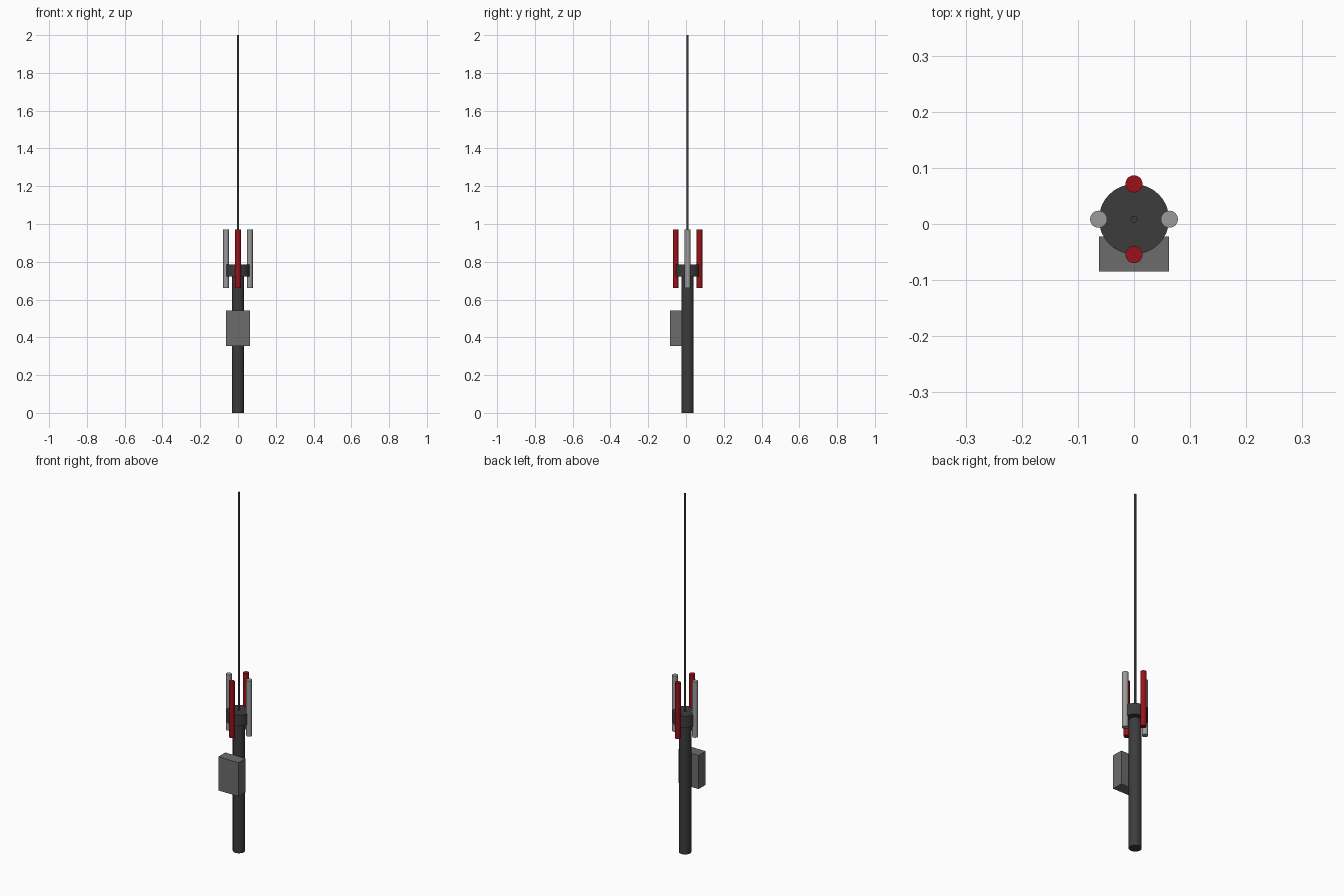
import bpy, math

if "Cube" in bpy.data.objects:
    bpy.data.objects.remove(bpy.data.objects["Cube"])

CY = 0.0085   # y of the mast axis
RING = 0.063  # radius of the rod ring


def material(name, rgb):
    m = bpy.data.materials.new(name)
    m.diffuse_color = (*rgb, 1)
    m.use_nodes = True
    m.node_tree.nodes["Principled BSDF"].inputs["Base Color"].default_value = m.diffuse_color
    return m


DARK = material("dark_metal", (0.045, 0.045, 0.045))
MID = material("mid_grey", (0.15, 0.15, 0.15))
LIGHT = material("light_grey", (0.33, 0.33, 0.33))
RED = material("red", (0.32, 0.006, 0.009))


def cylinder(name, x, y, z0, z1, r, mat, sides=32):
    bpy.ops.mesh.primitive_cylinder_add(
        vertices=sides, radius=r, depth=z1 - z0, location=(x, y, (z0 + z1) / 2))
    o = bpy.context.object
    o.name = name
    o.data.materials.append(mat)
    bpy.ops.object.shade_smooth_by_angle(angle=math.radians(30))
    return o


# Mast, collar and whip antenna
cylinder("mast_pole", 0, CY, 0, 0.723, 0.0315, DARK)
cylinder("collar", 0, CY, 0.723, 0.785, 0.0625, DARK)
cylinder("antenna", 0, CY, 0.785, 2.0, 0.006, DARK)

# Four rods around the collar, alternating light grey and red
for i in range(4):
    a = i * math.pi / 2
    cylinder(f"rod_{i + 1}", RING * math.cos(a), CY + RING * math.sin(a),
             0.66, 0.97, 0.0152, RED if i % 2 else LIGHT)

# Equipment box on the front of the mast
bpy.ops.mesh.primitive_cube_add(size=1, location=(0, -0.0535, 0.449))
box = bpy.context.object
box.name = "equipment_box"
box.scale = (0.125, 0.062, 0.188)
bpy.ops.object.transform_apply(location=False, rotation=False, scale=True)
box.data.materials.append(MID)
